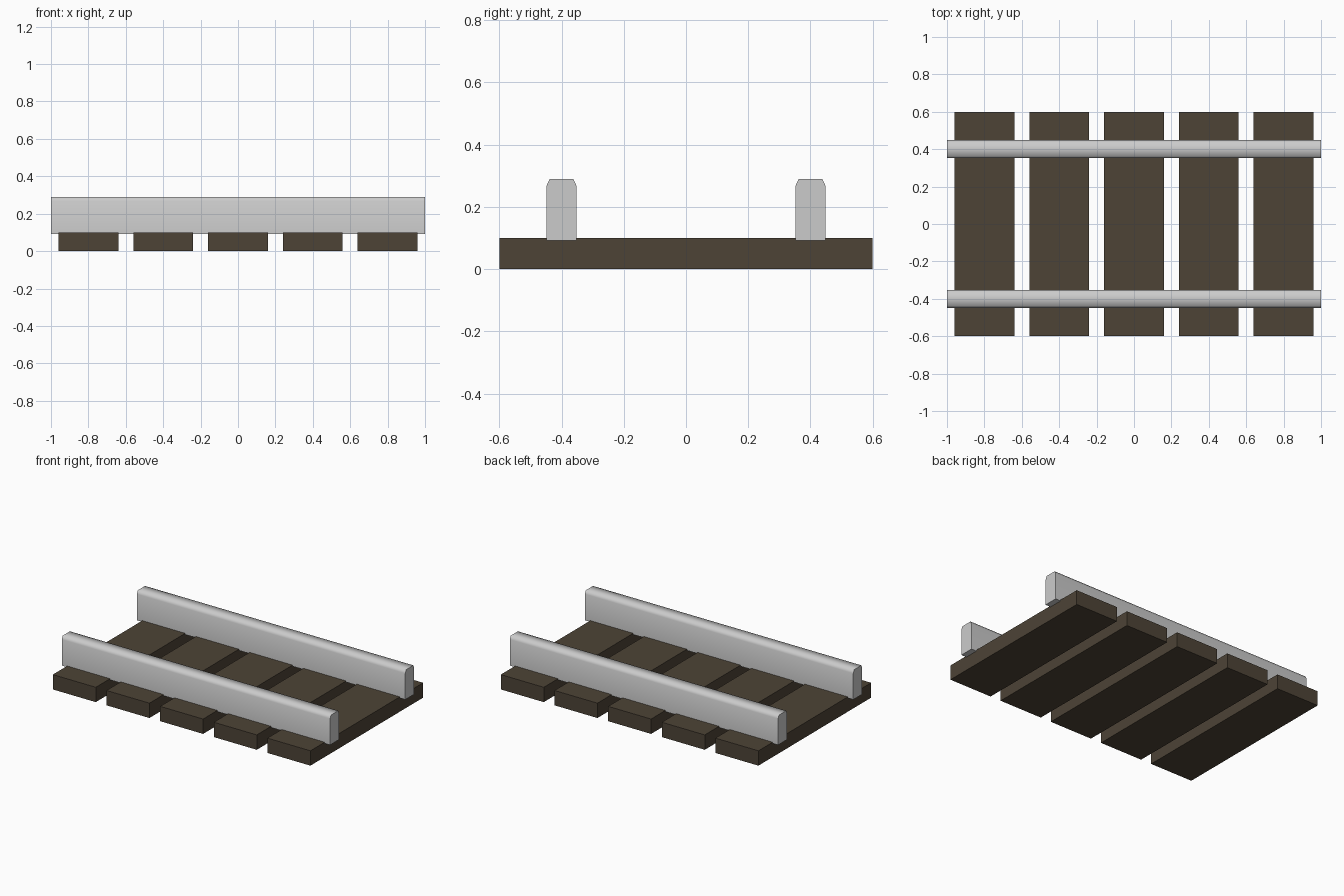
import bpy, bmesh, math

if "Cube" in bpy.data.objects:
    bpy.data.objects.remove(bpy.data.objects["Cube"])

wood = bpy.data.materials.new("dark_wood")
wood.diffuse_color = (0.075, 0.057, 0.037, 1)
wood.use_nodes = True
wood.node_tree.nodes["Principled BSDF"].inputs["Base Color"].default_value = wood.diffuse_color


def extrude_x(name, profile, x0, x1):
    """Extrude a closed (y, z) profile from x0 to x1."""
    bm = bmesh.new()
    face = bm.faces.new([bm.verts.new((x0, y, z)) for y, z in profile])
    ext = bmesh.ops.extrude_face_region(bm, geom=[face])["geom"]
    moved = [v for v in ext if isinstance(v, bmesh.types.BMVert)]
    bmesh.ops.translate(bm, vec=(x1 - x0, 0, 0), verts=moved)
    bmesh.ops.recalc_face_normals(bm, faces=bm.faces)
    mesh = bpy.data.meshes.new(name)
    bm.to_mesh(mesh)
    bm.free()
    obj = bpy.data.objects.new(name, mesh)
    bpy.context.collection.objects.link(obj)
    return obj


# Five wooden sleepers
for i in range(5):
    x = -0.8 + 0.4 * i
    tie = extrude_x(f"sleeper_{i + 1}",
                    [(-0.6, 0), (0.6, 0), (0.6, 0.1), (-0.6, 0.1)],
                    x - 0.16, x + 0.16)
    tie.data.materials.append(wood)

# Two rails with chamfered tops, slightly sunk into the sleepers
section = [(-0.048, 0.092), (0.048, 0.092), (0.048, 0.268),
           (0.038, 0.29), (-0.038, 0.29), (-0.048, 0.268)]
for name, cy in (("front_rail", -0.4), ("back_rail", 0.4)):
    rail = extrude_x(name, [(cy + y, z) for y, z in section], -1, 1)
    bpy.ops.object.select_all(action="DESELECT")
    rail.select_set(True)
    bpy.context.view_layer.objects.active = rail
    bpy.ops.object.shade_smooth_by_angle(angle=math.radians(70))
